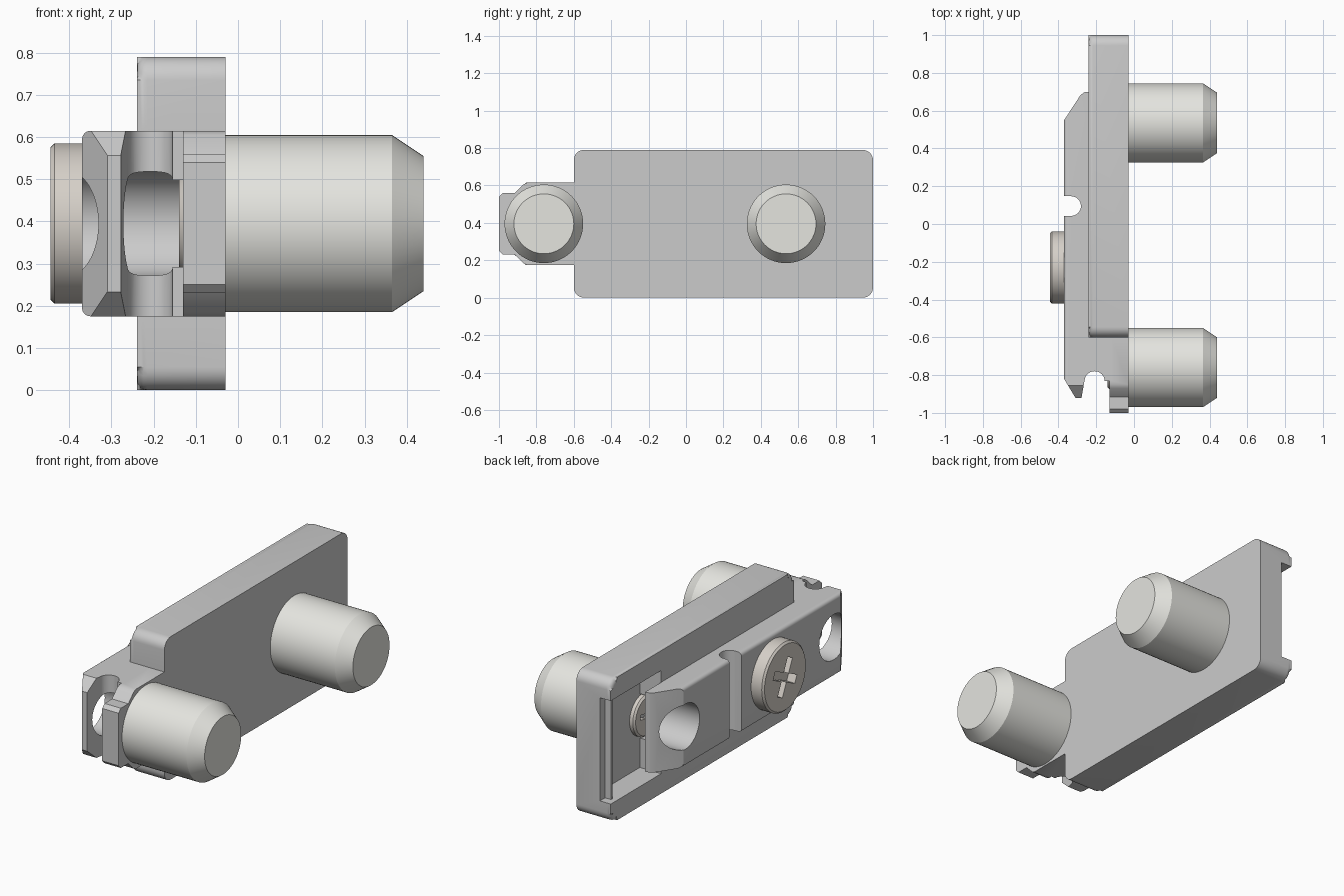
import bpy, bmesh
from math import sin, cos, pi, radians

if "Cube" in bpy.data.objects:
    bpy.data.objects.remove(bpy.data.objects["Cube"])

ZC = 0.395           # mid height
PINS = (0.535, -0.76)  # y of the two pins


def finish(name, bm):
    bmesh.ops.recalc_face_normals(bm, faces=bm.faces)
    me = bpy.data.meshes.new(name)
    bm.to_mesh(me)
    bm.free()
    ob = bpy.data.objects.new(name, me)
    bpy.context.collection.objects.link(ob)
    return ob


def prism(name, pts, axis, lo, hi, bevel=None, width=0.02):
    """Extrude a 2D outline along x (points are y,z) or z (points are x,y)."""
    bm = bmesh.new()
    put = (lambda a, b, t: (t, a, b)) if axis == 'x' else (lambda a, b, t: (a, b, t))
    rings = [[bm.verts.new(put(a, b, t)) for a, b in pts] for t in (lo, hi)]
    bm.faces.new(rings[0])
    bm.faces.new(rings[1])
    n = len(pts)
    for i in range(n):
        j = (i + 1) % n
        bm.faces.new((rings[0][i], rings[0][j], rings[1][j], rings[1][i]))
    if bevel:
        edges = [e for e in bm.edges if bevel(*[v.co for v in e.verts])]
        bmesh.ops.bevel(bm, geom=edges, offset=width, segments=4, profile=0.5, affect='EDGES')
    return finish(name, bm)


def lathe(name, prof, y, n=64):
    """Turned part around an x-parallel axis; profile is (x, radius)."""
    bm = bmesh.new()
    rings = [[bm.verts.new((x, y + r * cos(2 * pi * i / n), ZC + r * sin(2 * pi * i / n)))
              for i in range(n)] for x, r in prof]
    bm.faces.new(rings[0])
    bm.faces.new(rings[-1])
    for a, b in zip(rings, rings[1:]):
        for i in range(n):
            j = (i + 1) % n
            bm.faces.new((a[i], a[j], b[j], b[i]))
    return finish(name, bm)


def boolean(ob, other, op='DIFFERENCE'):
    m = ob.modifiers.new('bool', 'BOOLEAN')
    m.operation, m.object, m.solver = op, other, 'EXACT'
    bpy.context.view_layer.objects.active = ob
    bpy.ops.object.modifier_apply(modifier=m.name)
    bpy.data.objects.remove(other)


def arc(cx, cy, r, a0, a1, n=20):
    return [(cx + r * cos(radians(a0 + (a1 - a0) * i / n)),
             cy + r * sin(radians(a0 + (a1 - a0) * i / n))) for i in range(n + 1)]


def smooth(ob):
    bpy.ops.object.select_all(action='DESELECT')
    ob.select_set(True)
    bpy.context.view_layer.objects.active = ob
    bpy.ops.object.shade_smooth_by_angle(angle=radians(30))


# Base plate: rounded rectangle with softened outer face
R = 0.055
outline = (arc(1 - R, 0.79 - R, R, 0, 90, 8) + arc(-0.6 + R, 0.79 - R, R, 90, 180, 8)
           + arc(-0.6 + R, R, R, 180, 270, 8) + arc(1 - R, R, R, 270, 360, 8))
body = prism('clamp_body', outline, 'x', -0.24, -0.03,
             lambda a, b: a.x < -0.23 and b.x < -0.23, 0.025)

# Open slot at the back end of the plate
boolean(body, prism('slot', [(-0.3, 0.56), (-0.11, 0.56), (-0.11, 0.94), (-0.21, 0.94),
                             (-0.21, 0.955), (-0.174, 0.955), (-0.174, 1.1), (-0.3, 1.1)],
                    'z', 0.11, 0.68))

# Raised bar with overhanging tip
bar = prism('bar', [(-0.37, 0.55), (-0.285, 0.68), (-0.265, 0.697), (-0.245, 0.70),
                    (-0.24, 0.70), (-0.24, 0.55), (-0.12, 0.55), (-0.12, -0.83), (-0.262, -0.83),
                    (-0.278, -0.92), (-0.31, -0.92), (-0.37, -0.82)], 'z', 0.175, 0.615,
            lambda a, b: a.x < -0.36 and b.x < -0.36 and a.z == b.z)
boolean(body, bar, 'UNION')

# Front tab with tapered corners
half = [(-0.5, 0.615), (-0.85, 0.615), (-0.87, 0.605), (-0.915, 0.56), (-0.98, 0.56), (-1, 0.54)]
tab = prism('tab', half + [(y, 0.79 - z) for y, z in reversed(half)], 'x', -0.13, -0.03)
boolean(body, tab, 'UNION')

# Grooves across the bar and tapered lip corners
boolean(body, prism('groove', [(-0.4, 0.043)] + arc(-0.333, 0.095, 0.052, -90, 90)
                    + [(-0.4, 0.147)], 'z', 0, 0.8))
boolean(body, prism('end_groove', [(-0.155, -0.86)] + arc(-0.2085, -0.833, 0.0535, 0, 180)
                    + [(-0.262, -0.86)], 'z', 0, 0.8))
for side in (0, 1):
    tri = [(-0.85, 0.62), (-0.95, 0.62), (-0.95, 0.53)]
    boolean(body, prism('corner', [(y, 0.79 - z if side else z) for y, z in tri], 'x', -0.4, -0.2))

# Round access holes over both pins
for y in PINS:
    boolean(body, lathe('hole', [(-0.5, 0.125), (-0.11, 0.125)], y))
smooth(body)


def screw(name, y, top, bottom, r, turn):
    """Round head with a cross recess."""
    head = lathe(name, [(top, r - 0.01), (top + 0.01, r), (bottom, r)], y)
    L, w = r * 0.55, r * 0.12
    cross = [(w, w), (w, L), (-w, L), (-w, w), (-L, w), (-L, -w),
             (-w, -w), (-w, -L), (w, -L), (w, -w), (L, -w), (L, w)]
    c, s = cos(radians(turn)), sin(radians(turn))
    boolean(head, prism('cross', [(y + a * c - b * s, ZC + a * s + b * c) for a, b in cross],
                        'x', top - 0.05, top + 0.05))
    smooth(head)
    return head


# Metal pins and screws
pin_mat = bpy.data.materials.new('pin_metal')
pin_mat.diffuse_color = (0.78, 0.78, 0.74, 1)
pin_mat.use_nodes = True
pin_mat.node_tree.nodes["Principled BSDF"].inputs["Base Color"].default_value = pin_mat.diffuse_color
screw_mat = bpy.data.materials.new('screw_metal')
screw_mat.diffuse_color = (0.67, 0.63, 0.58, 1)
screw_mat.use_nodes = True
screw_mat.node_tree.nodes["Principled BSDF"].inputs["Base Color"].default_value = screw_mat.diffuse_color
for label, y in zip(('back', 'front'), PINS):
    pin = lathe(label + '_pin', [(-0.04, 0.21), (0.365, 0.21), (0.44, 0.16)], y)
    smooth(pin)
    pin.data.materials.append(pin_mat)
    s = screw(label + '_pin_screw', y, -0.14, -0.1, 0.115, 10)
    s.data.materials.append(screw_mat)
clamp = screw('clamp_screw', -0.23, -0.445, -0.36, 0.19, 25)
clamp.data.materials.append(screw_mat)
